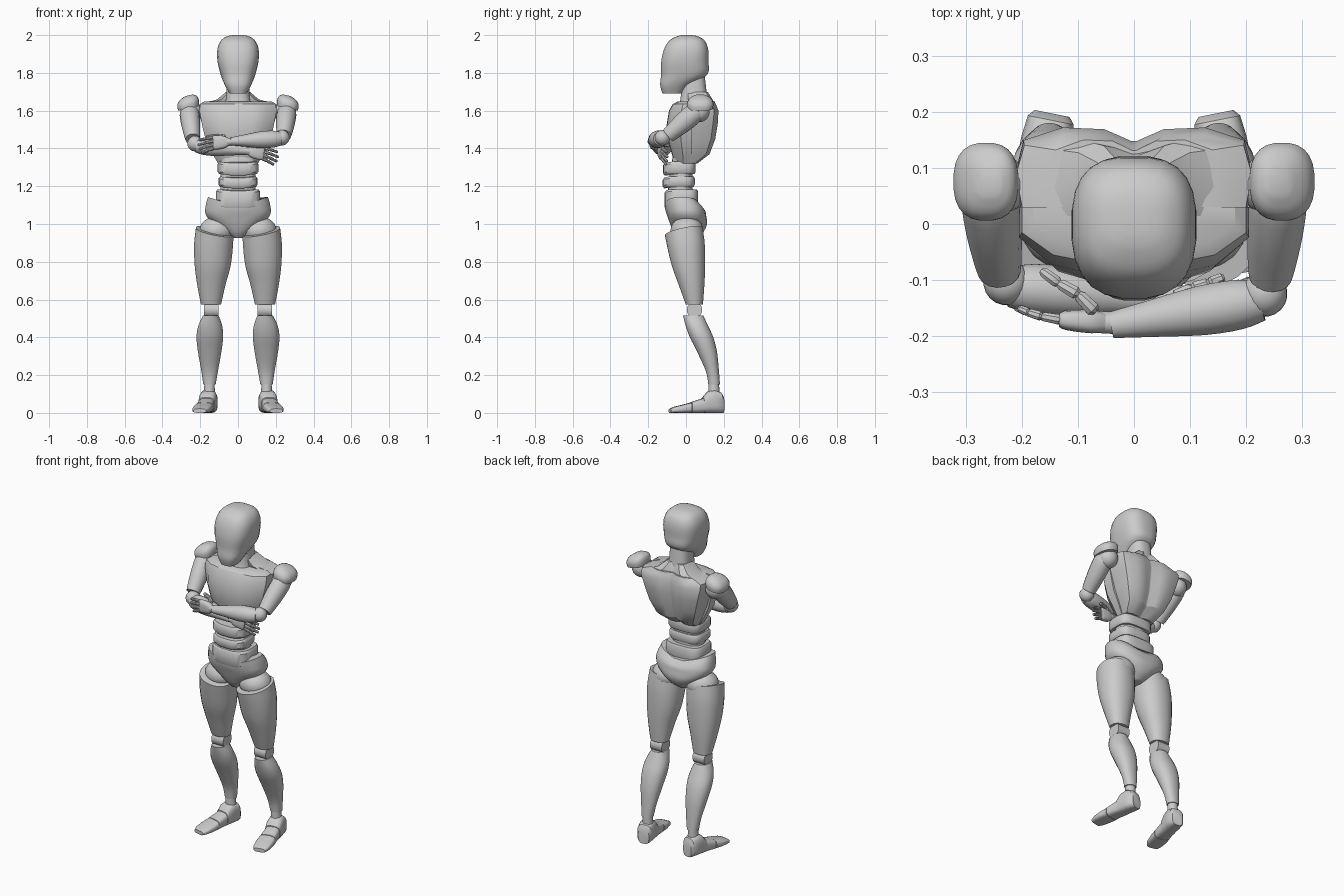
import bpy, bmesh, math
from mathutils import Vector as V

X, Y, Z = V((1, 0, 0)), V((0, 1, 0)), V((0, 0, 1))


def make(name, rings, angle=35):
    """Skin a list of closed rings and cap both ends."""
    bm = bmesh.new()
    rows = [[bm.verts.new(p) for p in r] for r in rings]
    n = len(rows[0])
    for a, b in zip(rows, rows[1:]):
        for i in range(n):
            bm.faces.new((a[i], a[(i + 1) % n], b[(i + 1) % n], b[i]))
    bm.faces.new(rows[0])
    bm.faces.new(rows[-1])
    bmesh.ops.recalc_face_normals(bm, faces=bm.faces)
    me = bpy.data.meshes.new(name)
    bm.to_mesh(me)
    bm.free()
    me.shade_smooth()
    me.set_sharp_from_angle(angle=math.radians(angle))
    ob = bpy.data.objects.new(name, me)
    bpy.context.collection.objects.link(ob)
    return ob


def ring(c, ax, ay, rx, ry, p=2, n=24):
    out = []
    for i in range(n):
        a = 2 * math.pi * (i + .5) / n
        u, v = math.cos(a), math.sin(a)
        u = math.copysign(abs(u) ** (2 / p), u)
        v = math.copysign(abs(v) ** (2 / p), v)
        out.append(c + ax * (rx * u) + ay * (ry * v))
    return out


def smooth(rows, k=4):
    """Catmull-Rom interpolation of a profile table."""
    out = []
    for i in range(len(rows) - 1):
        q = [rows[max(0, min(len(rows) - 1, i + j))] for j in (-1, 0, 1, 2)]
        for s in range(k):
            t = s / k
            out.append([.5 * (2 * b + (c - a) * t + (2 * a - 5 * b + 4 * c - d) * t * t
                              + (3 * b - a - 3 * c + d) * t ** 3) for a, b, c, d in zip(*q)])
    return out + [list(rows[-1])]


def stack(name, rows, p=2, k=4, sx=1, warp=None, n=24):
    """Vertical loft; rows are z, centre x, y front, y back, half width."""
    rings = [ring(V((sx * x, (f + b) / 2, z)), X, Y, w, (b - f) / 2, p, n)
             for z, x, f, b, w in smooth(rows, k)]
    if warp:
        rings = [[warp(v) for v in r] for r in rings]
    return make(name, rings)


def limb(name, a, b, rows, side=Z, p=2, k=3, n=16):
    """Loft from a to b; rows are t, radius along side, radius across."""
    a, b = V(a), V(b)
    d = (b - a).normalized()
    s = (side - d * side.dot(d)).normalized()
    return make(name, [ring(a.lerp(b, t), s, d.cross(s), r1, r2, p, n)
                       for t, r1, r2 in smooth(rows, k)])


def ball(name, c, rx, ry=None, rz=None):
    c, ry, rz = V(c), ry or rx, rz or rx
    return make(name, [ring(c + Z * rz * -math.cos(a), X, Y, rx * math.sin(a), ry * math.sin(a), 2, 20)
                       for a in [.05 + (math.pi - .1) * i / 12 for i in range(13)]])


# Head and neck
stack("head", [(1.69, 0, -.125, -.02, .045), (1.735, 0, -.137, .02, .07), (1.79, 0, -.133, .113, .092),
               (1.86, 0, -.132, .12, .109), (1.925, 0, -.117, .118, .11), (1.97, 0, -.09, .1, .092),
               (1.993, 0, -.05, .065, .06), (2.0, 0, -.02, .03, .025)], p=2.7)
stack("neck", [(1.6, 0, -.05, .13, .085), (1.66, 0, -.03, .115, .066), (1.78, 0, -.02, .1, .058)], p=2.6)


# Rib cage: front shell, back shell and sloping trapezius
def shell(name, rows, prof):
    rings = []
    for z, w, y0, y1 in rows:
        half = [V((w * u, y0 + (y1 - y0) * v, z)) for u, v in prof]
        rings.append(half + [V((-p.x, p.y, p.z)) for p in reversed(half)])
    return make(name, rings, 30)


shell("chest_plate", [(1.32, .105, .02, -.06), (1.37, .135, .03, -.075), (1.44, .17, .03, -.095),
                      (1.51, .187, .03, -.105), (1.6, .205, .03, -.09), (1.635, .2, .03, -.07),
                      (1.648, .18, .03, -.045)],
      [(.02, 1), (.4, .98), (.72, .85), (1, .45), (1, 0), (.02, 0)])
shell("back_shell", [(1.32, .1, -.02, .06), (1.37, .13, 0, .125), (1.45, .165, 0, .155),
                     (1.53, .19, 0, .168), (1.6, .212, .02, .172), (1.63, .21, .03, .16), (1.65, .15, .03, .15)],
      [(.02, 0), (.95, 0), (1, .45), (.93, .85), (.6, 1), (.25, .98), (.02, .84)])
shell("trapezius", [(1.615, .215, .03, .15), (1.635, .19, .02, .15), (1.66, .11, .01, .14), (1.7, .062, .01, .115)],
      [(.02, 0), (.8, 0), (1, .4), (.9, .9), (.5, 1), (.02, .85)])

# Waist: inner core with three bands
stack("waist_core", [(1.08, 0, -.09, .05, .1), (1.2, 0, -.095, .035, .092), (1.36, 0, -.07, .04, .095)], p=2.6)
for nm, z0, z1, w, f, b in (("upper_waist_band", 1.265, 1.33, .108, -.122, .052),
                            ("middle_waist_band", 1.197, 1.252, .104, -.125, .047),
                            ("lower_waist_band", 1.085, 1.183, .118, -.115, .065)):
    stack(nm, [(z0, 0, f + .008, b - .006, w - .008), (z0 + .012, 0, f, b, w),
               (z1 - .012, 0, f, b, w), (z1, 0, f + .008, b - .006, w - .008)], p=3.6, k=1,
      warp=lambda v: V((v.x, v.y, v.z - .012 * (1 - min(1, abs(v.x) / .1)) * (v.y < 0))))

# Pelvis, raised at the sides
stack("pelvis", [(.925, 0, -.04, .05, .03), (.955, 0, -.065, .09, .065), (1.0, 0, -.085, .112, .125),
                 (1.045, 0, -.1, .108, .172), (1.08, 0, -.11, .1, .172), (1.115, 0, -.115, .07, .16)], p=2.5,
      warp=lambda v: V((v.x, v.y, v.z + max(0, v.z - 1.03) * (abs(v.x) / .16 - .45) * .6)))

for s, side in ((-1, "right"), (1, "left")):
    # Leg
    ball(side + "_hip", (s * .113, .005, .965), .092, .088, .075)
    stack(side + "_thigh", [(.963, .123, -.112, .088, .1), (.88, .13, -.098, .1, .103), (.78, .134, -.076, .102, .096),
                            (.68, .141, -.04, .098, .076), (.575, .143, -.002, .09, .054)], 2.2, sx=s,
          warp=lambda v, s=s: V((v.x, v.y, v.z + max(0, v.z - .8) * (v.y * 1.3 + (s * v.x - .12) * 1.2))))
    limb(side + "_knee", (s * .103, .045, .545), (s * .181, .045, .545), [(0, .041, .041), (1, .041, .041)], k=1, n=20)
    stack(side + "_calf", [(.15, .151, .118, .18, .033), (.22, .15, .105, .175, .044), (.32, .15, .06, .165, .062),
                           (.4, .149, .02, .145, .071), (.46, .147, -.002, .118, .064), (.515, .144, -.016, .092, .042)],
          2.2, sx=s)
    limb(side + "_ankle", (s * .151, .148, .08), (s * .151, .148, .16), [(0, .034, .03), (.5, .029, .029), (1, .028, .028)], X)
    # Foot, turned outward: heel block, instep and toe cap
    d = V((s * .2, -1, 0)).normalized()
    c = d.cross(Z)
    for nm, rows in (("heel", [(0, .032, .085), (.012, .042, .108), (.05, .046, .122), (.085, .046, .112), (.11, .045, .082)]),
                     ("instep", [(.1, .042, .08), (.14, .044, .068), (.175, .047, .056)]),
                     ("toe_cap", [(.178, .048, .054), (.22, .05, .043), (.265, .045, .032), (.288, .034, .022)])):
        make(side + "_" + nm, [ring(V((s * .146, .197, h / 2)) + d * t, c, Z, w, h / 2, 3.2, 20) for t, w, h in rows])
    # Shoulder ball and tilted cap
    ball(side + "_shoulder", (s * .245, .07, 1.595), .056)
    stack(side + "_shoulder_cap", [(1.612, .262, .008, .142, .055), (1.64, .264, .006, .145, .058),
                                   (1.665, .262, .02, .132, .047), (1.681, .258, .05, .1, .02)], 2.5, 3, s,
          lambda v, s=s: V((v.x, v.y, v.z - .22 * (s * v.x - .262))))

# Folded arms: left forearm crosses over the right one
ARM = [(0, .045, .045), (.15, .054, .052), (.5, .053, .05), (.85, .044, .043), (1, .04, .038)]
FORE = [(0, .036, .036), (.15, .045, .045), (.4, .045, .045), (.75, .031, .033), (1, .021, .024)]


def finger(name, pts, r):
    for i, (a, b) in enumerate(zip(pts, pts[1:])):
        limb(f"{name}_joint_{i + 1}", a, b, [(-.05, r * .6, r * .6), (.12, r, r), (.85, r * .88, r * .88), (1.02, r * .5, r * .5)], k=1, n=8)
        r *= .9


def hand(side, wrist, d, curl, thumb):
    """Palm, four three-jointed fingers and a thumb."""
    w, d, curl = V(wrist), V(d).normalized(), V(curl)
    up = (Z - d * Z.dot(d)).normalized()
    limb(side + "_wrist", w - d * .015, w + d * .02, [(0, .02, .02), (1, .02, .02)], k=1)
    limb(side + "_palm", w + d * .008, w + d * .09, [(0, .02, .016), (.3, .033, .021), (.85, .038, .018), (1, .034, .013)], up, 3)
    for i in range(4):
        p = w + d * .088 + up * (.028 - .019 * i)
        pts, v = [p], d - up * (.06 + .07 * i)
        for ln in (.038, .028, .022):
            v = (v + curl).normalized()
            pts.append(pts[-1] + v * ln * (.9, 1, .97, .8)[i])
        finger(f"{side}_finger_{i + 1}", pts, .0098)
    finger(side + "_thumb", [V(t) for t in thumb], .0135)


for side, sh, el, fe, wr in (("right", (-.26, .065, 1.605), (-.24, -.085, 1.45), (-.222, -.112, 1.415), (.045, -.135, 1.387)),
                             ("left", (.26, .065, 1.605), (.243, -.095, 1.468), (.228, -.137, 1.452), (-.04, -.18, 1.437))):
    limb(side + "_upper_arm", sh, el, ARM)
    ball(side + "_elbow", V(el).lerp(V(fe), .7), .041)
    limb(side + "_forearm", fe, wr, FORE)

hand("left", (-.042, -.176, 1.436), (-1, .06, -.06), (0, .12, -.04),
     [(-.07, -.155, 1.46), (-.1, -.125, 1.467), (-.135, -.105, 1.465), (-.165, -.083, 1.46)])
hand("right", (.048, -.135, 1.386), (1, .12, -.14), (0, .12, -.05),
     [(.075, -.13, 1.405), (.105, -.115, 1.42), (.135, -.105, 1.42), (.16, -.095, 1.415)])
